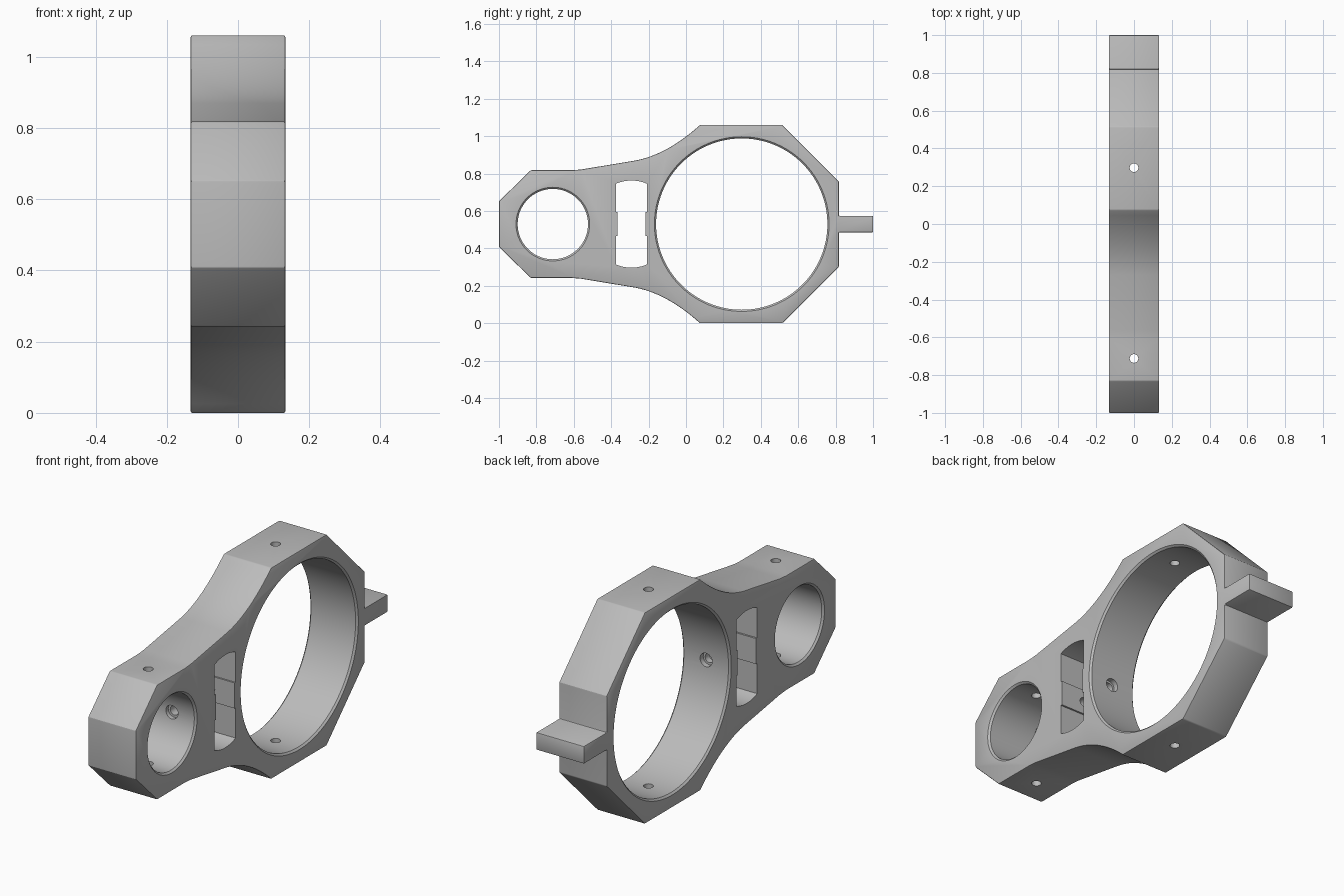
import bpy, bmesh, math
from mathutils import Matrix, Vector

if "Cube" in bpy.data.objects:
    bpy.data.objects.remove(bpy.data.objects["Cube"])

HALF = 0.133      # half thickness along x
ZC = 0.53         # mirror height of the plate

grey = bpy.data.materials.new("plain grey")
grey.diffuse_color = (0.5, 0.5, 0.5, 1)
grey.use_nodes = True
grey.node_tree.nodes["Principled BSDF"].inputs["Base Color"].default_value = grey.diffuse_color


def make_object(name, bm):
    bmesh.ops.recalc_face_normals(bm, faces=bm.faces[:])
    mesh = bpy.data.meshes.new(name)
    bm.to_mesh(mesh)
    bm.free()
    mesh.materials.append(grey)
    obj = bpy.data.objects.new(name, mesh)
    bpy.context.collection.objects.link(obj)
    return obj


def prism(name, upper, half, bevel=0.0):
    """Mirror (y, height above centre) points about the centre and extrude along x."""
    loop = upper + [(y, -h) for y, h in reversed(upper)]
    bm = bmesh.new()
    face = bm.faces.new([bm.verts.new((-half, y, ZC + h)) for y, h in loop])
    ext = bmesh.ops.extrude_face_region(bm, geom=[face])
    moved = [v for v in ext["geom"] if isinstance(v, bmesh.types.BMVert)]
    bmesh.ops.translate(bm, verts=moved, vec=(2 * half, 0, 0))
    bmesh.ops.recalc_face_normals(bm, faces=bm.faces[:])
    if bevel:
        sharp = [e for e in bm.edges if e.calc_face_angle(0) > math.radians(25)]
        bmesh.ops.bevel(bm, geom=sharp, offset=bevel, offset_type='OFFSET',
                        segments=2, profile=0.5, affect='EDGES')
    return make_object(name, bm)


def turned(name, profile, origin, axis, sides):
    """Solid of revolution from (distance along axis, radius) points."""
    rot = Vector((0, 0, 1)).rotation_difference(Vector(axis)).to_matrix().to_4x4()
    place = Matrix.Translation(origin) @ rot
    bm = bmesh.new()
    rings = [[bm.verts.new(place @ Vector((r * math.cos(a), r * math.sin(a), d)))
              for a in (2 * math.pi * i / sides for i in range(sides))]
             for d, r in profile]
    for lo, hi in zip(rings, rings[1:]):
        for i in range(sides):
            j = (i + 1) % sides
            bm.faces.new((lo[i], lo[j], hi[j], hi[i]))
    bm.faces.new(rings[0])
    bm.faces.new(rings[-1])
    return make_object(name, bm)


def bore(name, y, r):
    """Large bore along x with chamfered rims."""
    c, over = 0.009, 0.02
    prof = [(-HALF - over, r + c + over), (-HALF + c, r), (HALF - c, r),
            (HALF + over, r + c + over)]
    return turned(name, prof, (0, y, ZC), (1, 0, 0), 128)


# Plate outline with the rear tab; the neck flares in a concave curve
p0, p1, p2 = Vector((-0.27, 0.340)), Vector((-0.10, 0.372)), Vector((0.075, 0.53))
flare = [tuple((1 - t) ** 2 * p0 + 2 * t * (1 - t) * p1 + t * t * p2)
         for t in (i / 12 for i in range(13))]
outline = [(-1, 0.122), (-0.83, 0.288), (-0.61, 0.288), (-0.56, 0.292)] + flare
outline += [(0.515, 0.53), (0.818, 0.227), (0.818, 0.044), (1, 0.044)]
plate = prism("bearing_plate", outline, HALF, 0.005)

# Slot with arched ends and a slightly narrower middle
arch = [(-0.292 + 0.083 * s, 0.233 - 0.017 * s * s) for s in (k / 6 for k in range(-6, 7))]
slot = [(-0.366, 0.064), (-0.375, 0.064)] + arch + [(-0.209, 0.064), (-0.217, 0.064)]

cutters = [
    prism("slot_cutter", slot, 0.2),
    bore("large_bore_cutter", 0.298, 0.458),
    bore("small_bore_cutter", -0.712, 0.188),
]
# Vertical drill holes through both bores
for y in (0.298, -0.712):
    cutters.append(turned("drill_cutter", [(-0.2, 0.023), (1.3, 0.023)], (0, y, 0), (0, 0, 1), 24))
# Horizontal drill hole from bore to bore, counterbored at both ends
hole = [(-0.60, 0.034), (-0.505, 0.034), (-0.505, 0.023),
        (-0.185, 0.023), (-0.185, 0.034), (-0.08, 0.034)]
cutters.append(turned("cross_drill_cutter", hole, (0, 0, ZC), (0, 1, 0), 24))

# Cut everything out of the plate
for cutter in cutters:
    mod = plate.modifiers.new(cutter.name, 'BOOLEAN')
    mod.operation = 'DIFFERENCE'
    mod.solver = 'EXACT'
    mod.object = cutter
bpy.context.view_layer.update()
result = bpy.data.meshes.new_from_object(
    plate.evaluated_get(bpy.context.evaluated_depsgraph_get()))
plate.modifiers.clear()
plate.data = result
for cutter in cutters:
    bpy.data.objects.remove(cutter)

bpy.context.view_layer.objects.active = plate
plate.select_set(True)
bpy.ops.object.shade_smooth_by_angle(angle=math.radians(25))
